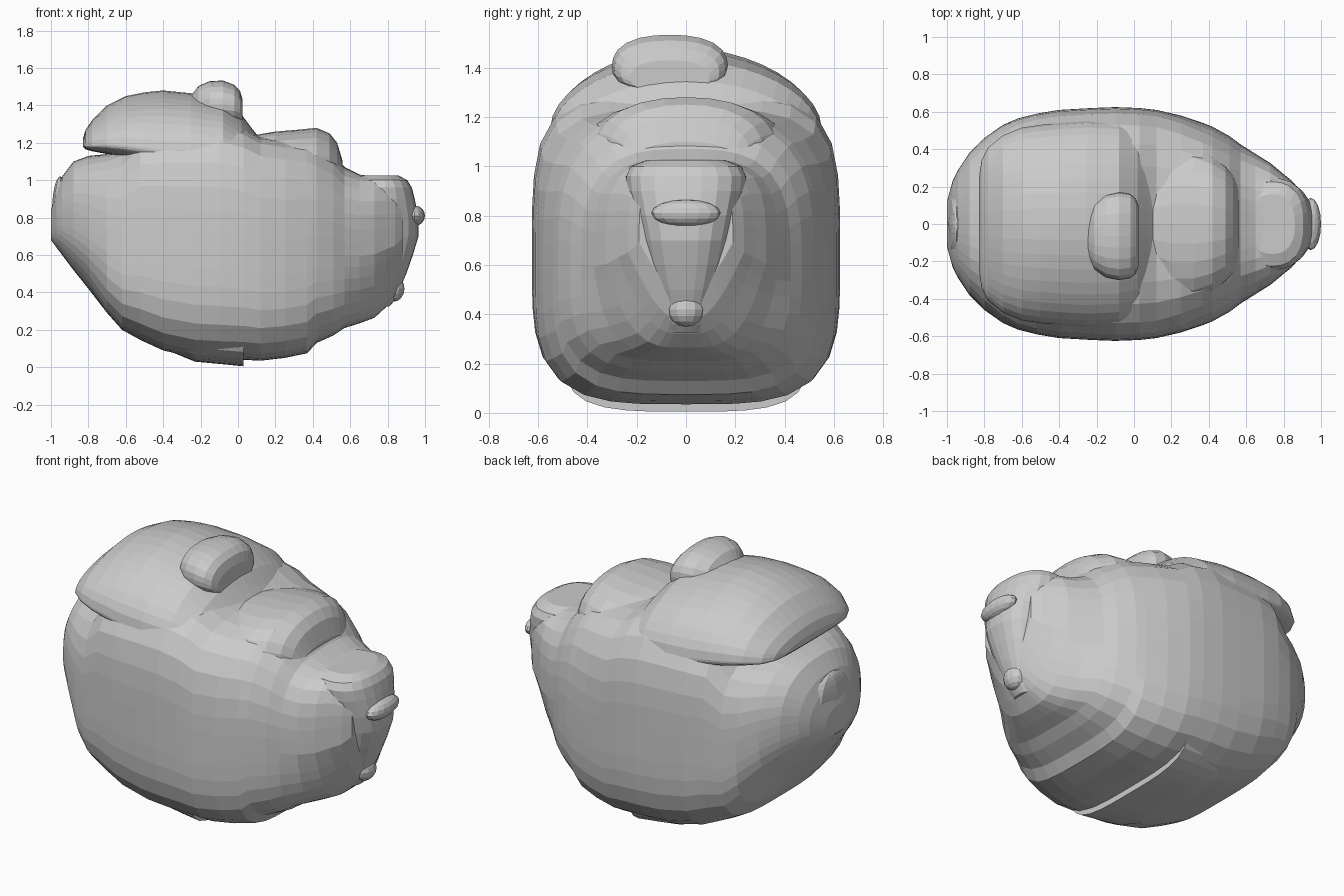
import bpy, bmesh
from math import sin, cos, pi
from mathutils import Matrix, Vector

cube = bpy.data.objects.get("Cube")
if cube:
    bpy.data.objects.remove(cube, do_unlink=True)

grey = bpy.data.materials.new("plain_grey")
grey.use_nodes = True
tone = (0.6, 0.6, 0.6, 1)
grey.diffuse_color = tone
grey.node_tree.nodes["Principled BSDF"].inputs["Base Color"].default_value = tone


def finish(name, bm):
    bmesh.ops.recalc_face_normals(bm, faces=bm.faces)
    mesh = bpy.data.meshes.new(name)
    bm.to_mesh(mesh)
    bm.free()
    mesh.materials.append(grey)
    obj = bpy.data.objects.new(name, mesh)
    bpy.context.scene.collection.objects.link(obj)
    return obj


def rounded(n, a):
    """Point on a unit rounded square at angle a."""
    c, s = cos(a), sin(a)
    r = (abs(c) ** n + abs(s) ** n) ** (-1 / n)
    return r * c, r * s


def section(x, low, high, width, top_n, low_n, mid, y0=0, taper=0, sides=40):
    """Rounded-box cross-section in the plane at x, narrowing downward by taper."""
    centre = low + (high - low) * mid
    ring = []
    for i in range(sides):
        a = 2 * pi * i / sides
        y, up = rounded(top_n if sin(a) > 0 else low_n, a)
        z = centre + up * (high - centre if up > 0 else centre - low)
        ring.append((x, y0 + width * y * (1 - taper * max(0, -up)), z))
    return ring


def level(z, back, front, width, sides=24):
    """Rounded outline in the horizontal plane at z."""
    points = [rounded(2.5, 2 * pi * i / sides) for i in range(sides)]
    return [(back + (front - back) * u, width * v, z) for u, v in points]


def loft(name, rings):
    bm = bmesh.new()
    loops = [[bm.verts.new(p) for p in ring] for ring in rings]
    for a, b in zip(loops, loops[1:]):
        for i in range(len(a)):
            j = (i + 1) % len(a)
            bm.faces.new((a[i], a[j], b[j], b[i]))
    bm.faces.new(loops[0])
    bm.faces.new(loops[-1])
    return finish(name, bm)


def blob(name, centre, size, u=16, v=8):
    bm = bmesh.new()
    bmesh.ops.create_uvsphere(bm, u_segments=u, v_segments=v, radius=1)
    place = Matrix.Translation(Vector(centre)) @ Matrix.Diagonal((*size, 1))
    bmesh.ops.transform(bm, matrix=place, verts=bm.verts)
    return finish(name, bm)


# Body: x, underside, top, half width, roundness of the top
body = [
    (-1, .68, .84, .12, 2.2), (-.97, .64, .95, .23, 2.2), (-.94, .6, 1.02, .29, 2.3),
    (-.88, .52, 1.1, .38, 2.5), (-.8, .42, 1.13, .46, 2.8), (-.7, .29, 1.14, .53, 3.4),
    (-.62, .2, 1.16, .565, 4), (-.52, .145, 1.28, .59, 4.2),
    (-.4, .09, 1.3, .61, 4.2), (-.23, .05, 1.31, .62, 4.2),
    (-.1, .042, 1.31, .625, 4.2), (.03, .04, 1.28, .62, 4.2),
    (.12, .035, 1.23, .61, 4.2), (.25, .05, 1.22, .58, 3.7), (.37, .075, 1.22, .54, 3.1),
    (.42, .13, 1.2, .52, 3), (.51, .17, 1.14, .47, 2.9), (.57, .21, 1.07, .425, 3.1),
    (.65, .235, 1.03, .375, 3.6), (.73, .265, 1.02, .325, 4), (.79, .32, 1.01, .275, 4),
    (.84, .38, .98, .235, 4), (.88, .48, .95, .19, 4),
]
loft("body", [section(x, lo, hi, w, n, 3.7 if x > -.75 else 2.6, .45,
                      taper=max(0, 2 * (x - .57)))
              for x, lo, hi, w, n in body])

# Belly plate ending in a small lip
belly = [(-.45, .12, .4), (-.23, .03, .46), (-.1, .018, .48), (.03, .005, .49)]
loft("belly_plate", [section(x, lo, .4, w, 3, 3.6, .6) for x, lo, w in belly])

# Back shell overhanging the notch above the tail, flush with the flanks in front
shell = [(-.83, 1.18, 1.22, .24), (-.815, 1.165, 1.27, .34), (-.78, 1.155, 1.32, .41),
         (-.7, 1.14, 1.4, .475), (-.6, 1.12, 1.45, .515), (-.5, 1.1, 1.47, .53),
         (-.4, 1.08, 1.48, .54), (-.25, 1.08, 1.465, .55), (-.08, 1.08, 1.43, .54),
         (.02, 1.05, 1.35, .51), (.08, 1.05, 1.27, .46), (.12, 1.05, 1.22, .4)]
loft("back_shell", [section(x, lo, hi, w, 1.85, 3, .2) for x, lo, hi, w in shell])

# Top knob, set a little to one side
knob = [(-.26, 1.44, .1), (-.21, 1.505, .18), (-.15, 1.53, .22), (-.08, 1.533, .235),
        (-.02, 1.51, .225), (.01, 1.48, .2), (.025, 1.43, .16)]
loft("top_knob", [section(x, 1.3, hi, w, 2.4, 2.6, .45, -.065, sides=24)
                  for x, hi, w in knob])

# Brow, wide at the back and narrow at the front
brow = [(.08, 1.24, .3), (.2, 1.26, .4), (.32, 1.27, .4), (.42, 1.28, .36),
        (.49, 1.25, .31), (.53, 1.2, .26), (.56, 1.1, .22)]
loft("brow_ridge", [section(x, .95, hi, w, 2.2, 3, .4, sides=24) for x, hi, w in brow])

# Muzzle: height, front edge, half width
muzzle = [(.325, .81, .07), (.36, .84, .085), (.42, .865, .1), (.5, .9, .13),
          (.6, .935, .165), (.7, .965, .19), (.8, .965, .215), (.9, .945, .24),
          (.96, .93, .245), (1, .905, .225), (1.025, .86, .16)]
loft("muzzle", [level(z, .74, front, w) for z, front, w in muzzle])

# Muzzle details
blob("nose", (.945, 0, .81), (.055, .14, .055))
blob("chin", (.83, 0, .42), (.06, .075, .07), 12)

# Tail: round pad on the rear
blob("tail_pad", (-.95, 0, .82), (.045, .2, .2), 8, 16)
